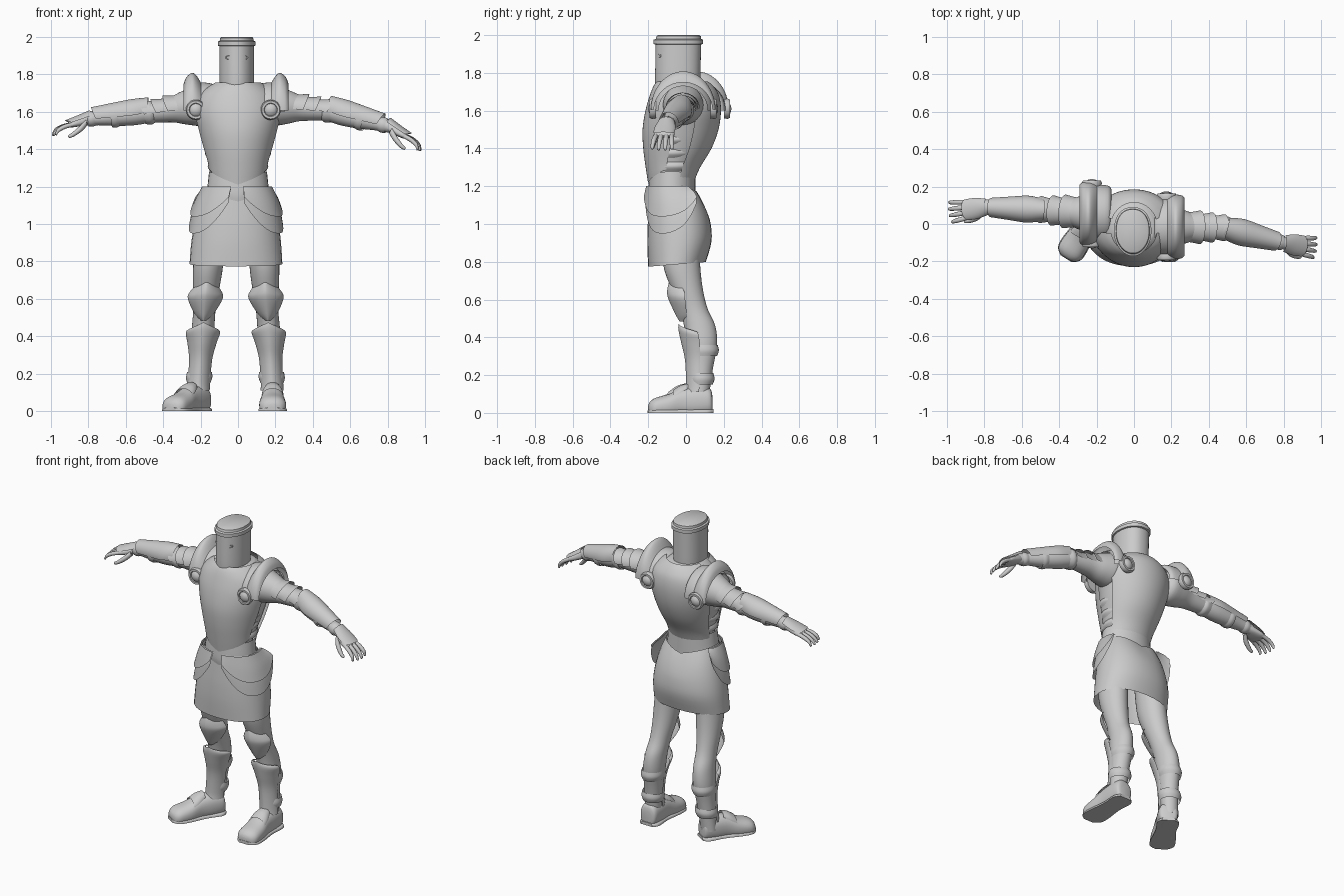
import bpy, bmesh
from math import sin, cos, radians, pi, copysign
from mathutils import Matrix, Vector

if "Cube" in bpy.data.objects:
    bpy.data.objects.remove(bpy.data.objects["Cube"])

steel = bpy.data.materials.new("steel grey")
steel.use_nodes = True
steel.diffuse_color = (0.6, 0.6, 0.6, 1)
steel.node_tree.nodes["Principled BSDF"].inputs["Base Color"].default_value = (0.6, 0.6, 0.6, 1)
parts = []


def seg(a, b, up=(0, 0, 1)):
    """Frame at a with local z towards b and local y near up."""
    z = (Vector(b) - Vector(a)).normalized()
    x = Vector(up).cross(z).normalized()
    m = Matrix((x, z.cross(x), z)).transposed().to_4x4()
    m.translation = Vector(a)
    return m


def smooth_rings(rings, k):
    """Insert rings between the given ones along a smooth curve."""
    rings = [tuple(r) + (0,) * (5 - len(r)) for r in rings]
    ext = [rings[0]] + rings + [rings[-1]]
    out = []
    for i in range(1, len(ext) - 2):
        for j in range(k):
            t = j / k
            out.append([0.5 * (2*b + (c - a)*t + (2*a - 5*b + 4*c - d)*t*t + (3*b - a - 3*c + d)*t**3)
                        for a, b, c, d in zip(*ext[i - 1:i + 3])])
    return out + [rings[-1]]


def loft(name, rings, m=Matrix(), arc=None, thick=0, power=2, k=4, tweak=None, n=32):
    """Rings are (z, half width, y min, y max, x centre); arc makes an open shell."""
    bm = bmesh.new()
    rings = smooth_rings(rings, k)
    a0, a1 = arc or (0, 360)
    loops = []
    for i, (z, rx, y0, y1, cx) in enumerate(rings):
        loop = []
        for j in range(n + 1 if arc else n):
            w = j / n
            t = radians(a0 + (a1 - a0) * w)
            c, s = [copysign(abs(v) ** (2 / power), v) for v in (cos(t), sin(t))]
            co = Vector((cx + rx * c, (y0 + y1) / 2 + (y1 - y0) / 2 * s, z))
            if tweak:
                co = Vector(tweak(co, w * 2 - 1, i / (len(rings) - 1)))
            loop.append(bm.verts.new(m @ co))
        loops.append(loop)
    for a, b in zip(loops, loops[1:]):
        for j in range(n):
            q = (j + 1) % len(a)
            bm.faces.new((a[j], a[q], b[q], b[j]))
    if not arc and not thick:
        bm.faces.new(loops[0][::-1])
        bm.faces.new(loops[-1])
    if thick:
        bmesh.ops.solidify(bm, geom=bm.faces[:], thickness=thick)
    bmesh.ops.recalc_face_normals(bm, faces=bm.faces[:])
    me = bpy.data.meshes.new(name)
    bm.to_mesh(me)
    bm.free()
    me.materials.append(steel)
    ob = bpy.data.objects.new(name, me)
    bpy.context.collection.objects.link(ob)
    parts.append(ob)


def round_rings(*zr):
    return [(z, r, -r, r) for z, r in zr]


# Helmet with a pointed front, rim and eye frames
def keel(co, w, u):
    f = max(0, -(co.y + 0.04) / 0.13)
    return co.x * (1 - 0.2 * f * f), co.y, co.z

loft("helmet", [(1.67, .085, -.15, .07, -.007), (1.74, .092, -.163, .075, -.007), (1.96, .092, -.16, .08, -.007)],
     power=2.3, tweak=keel, n=48)
loft("helmet_rim", [(1.95, .092, -.16, .08, -.007), (1.953, .1, -.172, .09, -.007), (1.975, .1, -.172, .09, -.007),
     (1.98, .09, -.16, .08, -.007), (1.995, .088, -.156, .078, -.007), (2, .08, -.148, .07, -.007)],
     power=2.3, k=1, tweak=keel, n=48)
for s in (1, -1):
    bpy.ops.mesh.primitive_torus_add(major_segments=20, minor_segments=8, major_radius=.017, minor_radius=.005,
                                     location=(-.007 + s * .043, -.142, 1.89), rotation=(pi / 2, 0, s * .5))
    eye = bpy.context.object
    eye.name = "left_eye_frame" if s > 0 else "right_eye_frame"
    eye.scale.y = .55
    eye.data.materials.append(steel)
    parts.append(eye)

# Torso: under layer, front and back plates, flank bands
torso = [(1.23, .155, -.2, .045), (1.3, .165, -.212, .075), (1.4, .19, -.226, .135), (1.5, .215, -.23, .172),
         (1.6, .235, -.215, .185), (1.68, .215, -.192, .175), (1.73, .165, -.172, .145), (1.755, .125, -.155, .115)]
under = [(z - .01, rx - .02, y0 + .02, y1 - .02) for z, rx, y0, y1 in torso]
loft("torso_under_layer", [(1.08, .14, -.17, .04), (1.16, .15, -.185, .035)] + under)
loft("breastplate", torso, arc=(192, 348), thick=.014,
     tweak=lambda co, w, u: (co.x, co.y, co.z + (1 - u) ** 4 * (abs(w) * .08 - .02)))
loft("backplate", torso, arc=(20, 160), thick=.014)
loft("waist_belt", [(1.13, .168, -.196, .05), (1.17, .163, -.2, .05), (1.25, .155, -.195, .05)], thick=.012,
     tweak=lambda co, w, u: (co.x, co.y, co.z + abs(co.x) * .25 - .01))
for z, r in ((1.28, .158), (1.35, .172), (1.42, .187)):
    for s, a in ((1, -35), (-1, 145)):
        loft("flank_band", [(z, r - .012, -.2, .06), (z + .025, r + .004, -.21, .08), (z + .055, r - .008, -.2, .08)],
             arc=(a, a + 75), thick=.01, n=12)

# Skirt and hip plates
skirt = [(1.2, .165, -.19, .065, -.005), (1.1, .2, -.197, .105, -.006), (1.0, .225, -.203, .13, -.008),
         (.9, .24, -.205, .135, -.01), (.79, .248, -.2, .105, -.011)]
loft("skirt", skirt, thick=.012, power=2.2,
     tweak=lambda co, w, u: (co.x, co.y, co.z - max(0, 1 - u * 2) * .05 * max(0, 1 - abs(co.x) * 6) + u * co.y * .08))
for s in (1, -1):
    side = "left" if s > 0 else "right"
    for name, out, low, k in (("upper", .022, 1.04, 3), ("lower", .012, .95, 4)):
        grown = [(z, rx + out, y0 - out, y1 + out, cx) for z, rx, y0, y1, cx in skirt[:k]]
        top = grown[0][0]
        f = (top - low) / (top - grown[-1][0])
        loft(f"{side}_{name}_hip_plate", grown, arc=(-82, 28) if s > 0 else (262, 152), thick=.012, power=2.2,
             tweak=lambda co, w, u: (co.x, co.y, top - (top - co.z) * f * (.35 + .65 * (1 - abs(w) ** 2.5))))

# Legs: x offsets follow each leg from hip to ankle
def leg_x(z, line):
    pts = list(zip((0, .15, .4, .6, 1), line))
    for (za, xa), (zb, xb) in zip(pts, pts[1:]):
        if z <= zb:
            return xa + (xb - xa) * (z - za) / (zb - za)
    return line[-1]

for side, line, turn, toe in (("left", (.185, .182, .168, .15, .13), 0, (.185, .04, 0)),
                              ("right", (-.225, -.21, -.19, -.175, -.14), -32, (-.235, .02, 0))):
    def leg(name, rings, **kw):
        loft(f"{side}_{name}", [(z, rx, y0, y1, leg_x(z, line)) for z, rx, y0, y1 in rings], **kw)

    leg("leg", [(.06, .05, .03, .12), (.15, .052, .025, .13), (.25, .055, .02, .145), (.36, .062, .005, .165),
                (.46, .06, -.01, .155), (.55, .06, -.035, .115), (.65, .07, -.075, .09), (.78, .08, -.12, .075),
                (.95, .08, -.13, .07)])
    leg("knee_plate", [(.485, .02, -.035, .06), (.52, .052, -.055, .075), (.6, .094, -.092, .1), (.64, .085, -.1, .1),
                       (.685, .045, -.092, .04), (.7, .02, -.08, .0)], arc=(188, 352), thick=.012, power=1.6)
    leg("greave", [(.12, .062, -.005, .13), (.16, .06, .0, .13), (.28, .062, -.005, .14), (.37, .078, -.025, .155),
                   (.44, .092, -.04, .15), (.475, .07, -.04, .14)], arc=(172, 368), thick=.012, power=1.7,
        tweak=lambda co, w, u: (co.x, co.y, co.z - u ** 4 * .05 * abs(w) - (1 - u) ** 4 * .01))
    for z in (.18, .33):
        b = .145 if z < .2 else .168
        leg("calf_strap", [(z - .03, .062, .02, b - .004), (z, .07, .015, b + .006), (z + .03, .066, .02, b)],
            thick=.01)
    # Foot lofted heel to toe with a flat sole
    m = Matrix.Translation(toe) @ Matrix.Rotation(radians(turn), 4, "Z") @ seg((0, 0, 0), (0, -1, 0))
    loft(f"{side}_foot", [(-.1, .035, .0, .09), (-.085, .055, -.01, .13), (-.02, .06, -.02, .14), (.06, .06, -.02, .13),
                          (.13, .07, -.025, .1), (.2, .07, -.025, .08), (.23, .05, -.02, .06), (.24, .02, .0, .04)],
         m, power=2.3, tweak=lambda co, w, u: (co.x, max(co.y, .0), co.z))
    loft(f"{side}_sole", [(-.105, .04, -.02, .02), (-.07, .066, -.02, .02), (.03, .062, -.02, .02),
                          (.15, .076, -.02, .02), (.21, .07, -.02, .02), (.242, .035, -.02, .02)],
         m, power=4, tweak=lambda co, w, u: (co.x, max(co.y, .0), co.z))
    loft(f"{side}_foot_tongue", [(.03, .04, .09, .155), (.07, .055, .05, .145), (.11, .06, .03, .12)],
         m, arc=(10, 170), thick=.012)

# Arms: shoulder guards, plated sleeves, hands
for side, s, shoulder, elbow, wrist, tip in (
        ("left", 1, (.2, -.015, 1.63), (.48, -.02, 1.605), (.81, -.105, 1.52), (.99, -.13, 1.415)),
        ("right", -1, (-.22, .055, 1.63), (-.47, .075, 1.595), (-.8, .09, 1.56), (-1, .06, 1.5))):
    x, y, z = shoulder
    guard = seg((x, y, 1.6), (x + s, y, 1.6))
    disc_x = .175 if s > 0 else -.225
    loft(f"{side}_shoulder_band", [(-.1, .13, -.12, .12), (-.08, .15, -.15, .15), (.0, .155, -.155, .155),
                                   (.05, .13, -.13, .13)], guard, arc=(0, 180), thick=.014)
    loft(f"{side}_shoulder_crest", [(-.025, .155, -.15, .15), (.0, .168, -.19, .19), (.025, .172, -.208, .208),
                                    (.055, .168, -.185, .185), (.07, .155, -.15, .15)],
         guard, arc=(2, 178), thick=.014)
    for face in (-1, 1):
        hub = (disc_x, y + face * .145, 1.61)
        loft(f"{side}_shoulder_disc", round_rings((0, .05), (.02, .054), (.032, .048), (.032, .036), (.026, .033),
                                                  (.036, .022), (.04, .006)),
             seg(hub, (hub[0], hub[1] + face, hub[2])), k=1)
    up, fore, hand = seg(shoulder, elbow), seg(elbow, wrist), seg(wrist, tip)
    loft(f"{side}_upper_arm", round_rings((-.08, .05), (-.02, .105), (.06, .092), (.13, .07), (.2, .06), (.3, .048)), up)
    loft(f"{side}_forearm", round_rings((-.02, .05), (.08, .058), (.18, .052), (.28, .038), (.36, .032)), fore)
    for i in range(3):
        a, r = .07 + .065 * i, .09 - .009 * i
        loft(f"{side}_arm_lame", round_rings((a, r - .012), (a + .04, r - .008), (a + .08, r)), up,
             arc=(-5, 185), thick=.01, tweak=lambda co, w, u: (co.x, co.y * .9, co.z + u * .025 * (1 - w * w)))
    loft(f"{side}_elbow_cuff", round_rings((-.02, .056), (.0, .064), (.03, .058)), fore, thick=.01)
    loft(f"{side}_vambrace", [(.02, .06, -.06, .082), (.1, .072, -.07, .082), (.2, .062, -.06, .072),
                              (.29, .052, -.05, .062)], fore, arc=(-8, 188), thick=.012,
         tweak=lambda co, w, u: (co.x, co.y, co.z + (u - .5) * .04 * (1 - w * w)))
    for a, r in ((.19, .06), (.315, .042)):
        loft(f"{side}_wrist_strap", round_rings((a - .02, r - .004), (a, r), (a + .02, r - .004)), fore, thick=.01)
    # Hand and back plate
    loft(f"{side}_palm", [(-.01, .03, -.025, .025), (.03, .042, -.025, .02), (.08, .054, -.02, .018),
                          (.105, .052, -.014, .012), (.115, .04, -.008, .008)], hand, power=2.6)
    loft(f"{side}_hand_plate", [(-.02, .045, -.03, .044), (.04, .058, -.025, .036), (.1, .058, -.02, .03)],
         hand, arc=(15, 165), thick=.01, tweak=lambda co, w, u: (co.x, co.y, co.z + u * .02 * (1 - w * w)))
    for i in range(4):
        fx = (i - 1.5) * .027
        end = .208 - .008 * abs(i - 1.5)
        loft(f"{side}_finger", [(.09, .012, -.014, .01, fx), (.14, .013, -.012, .012, fx * 1.15),
                                (.18, .011, -.02, .002, fx * 1.25), (end, .008, -.032, -.014, fx * 1.3),
                                (end + .005, .003, -.028, -.02, fx * 1.3)], hand, n=12)
    loft(f"{side}_thumb", [(.02, .016, -.03, .005, -s * .03), (.06, .016, -.05, -.018, -s * .05),
                           (.11, .012, -.064, -.04, -s * .06), (.135, .008, -.064, -.048, -s * .06),
                           (.14, .003, -.058, -.052, -s * .06)], hand, n=12)

# Smooth shading that keeps the plate edges sharp
bpy.ops.object.select_all(action="DESELECT")
for ob in parts:
    ob.select_set(True)
bpy.context.view_layer.objects.active = parts[0]
bpy.ops.object.shade_smooth_by_angle(angle=radians(40))
